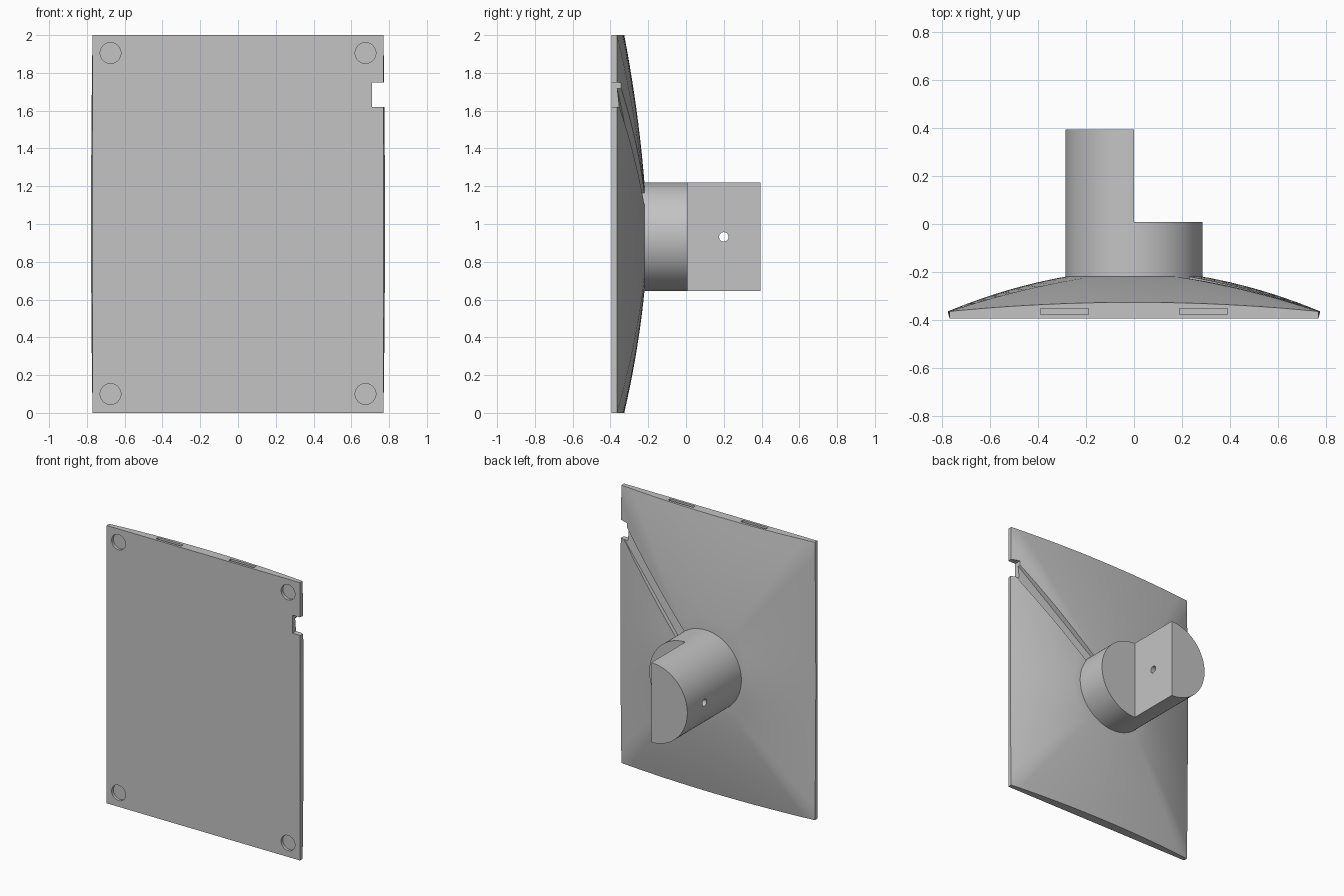
import bpy, bmesh, math
from mathutils import Matrix, Vector

cube = bpy.data.objects.get("Cube")
if cube:
    bpy.data.objects.remove(cube)

FRONT, BACK, HUB_Z, HUB_R = -0.395, 0.395, 0.932, 0.287

grey = bpy.data.materials.new("plain grey")
grey.use_nodes = True
grey.diffuse_color = (0.55, 0.55, 0.55, 1)
grey.node_tree.nodes["Principled BSDF"].inputs["Base Color"].default_value = (0.55, 0.55, 0.55, 1)


def make(name, bm):
    bmesh.ops.recalc_face_normals(bm, faces=bm.faces[:])
    mesh = bpy.data.meshes.new(name)
    bm.to_mesh(mesh)
    bm.free()
    mesh.materials.append(grey)
    obj = bpy.data.objects.new(name, mesh)
    bpy.context.collection.objects.link(obj)
    return obj


def box(name, lo, hi):
    bm = bmesh.new()
    lo, hi = Vector(lo), Vector(hi)
    bmesh.ops.create_cube(bm, size=1, matrix=Matrix.Translation((lo + hi) / 2)
                          @ Matrix.Diagonal((*(hi - lo), 1)))
    return make(name, bm)


def cylinder(name, center, radius, length, axis, sides=48):
    bm = bmesh.new()
    turn = Vector((0, 0, 1)).rotation_difference(Vector(axis)).to_matrix().to_4x4()
    bmesh.ops.create_cone(bm, cap_ends=True, segments=sides, radius1=radius, radius2=radius,
                          depth=length, matrix=Matrix.Translation(center) @ turn)
    return make(name, bm)


def activate(obj):
    bpy.ops.object.select_all(action='DESELECT')
    obj.select_set(True)
    bpy.context.view_layer.objects.active = obj


def cut(obj, cutter):
    cutter.hide_render = True
    mod = obj.modifiers.new("cut", 'BOOLEAN')
    mod.operation, mod.solver, mod.object = 'DIFFERENCE', 'EXACT', cutter
    activate(obj)
    bpy.ops.object.modifier_apply(modifier=mod.name)
    bpy.data.objects.remove(cutter)


def smooth(obj):
    activate(obj)
    bpy.ops.object.shade_smooth_by_angle(angle=math.radians(25))


# Rectangular outline in -1..1, walked once around
N, RINGS = 20, 10
steps = [-1 + 2 * i / N for i in range(N)]
outline = ([(1, s) for s in steps] + [(-s, 1) for s in steps]
           + [(-1, -s) for s in steps] + [(s, -1) for s in steps])

# Plate: flat front, domed back lofted from the outline to the hub circle
bm = bmesh.new()
front = [bm.verts.new((0.77 * u, FRONT, 1 + v)) for u, v in outline]
rings = [front]
for r in range(RINGS + 1):
    t = 1 - r / RINGS
    rise = 1 - t + 0.4 * t * (1 - t)
    ring = []
    for u, v in outline:
        edge = Vector((u * (0.77 + 0.008 * (1 - v * v)), -0.365 + 0.038 * (1 - u * u), 1 + v))
        a = math.atan2(edge.z - HUB_Z, edge.x)
        hub = Vector((HUB_R * math.cos(a), -0.22, HUB_Z + HUB_R * math.sin(a)))
        p = hub.lerp(edge, t)
        p.y = edge.y + (hub.y - edge.y) * rise
        ring.append(bm.verts.new(p))
    rings.append(ring)
count = len(outline)
for a, b in zip(rings, rings[1:]):
    for i in range(count):
        j = (i + 1) % count
        bm.faces.new((a[i], a[j], b[j], b[i]))
bm.faces.new(front)
bm.faces.new(rings[-1])
plate = make("domed_plate", bm)

# Round recesses at the front corners
for x in (-0.675, 0.675):
    for z in (0.1, 1.905):
        cut(plate, cylinder("recess_cutter", (x, FRONT - 0.03, z), 0.055, 0.1, (0, 1, 0), 32))

# Slots in the top edge
for x in (-0.29, 0.29):
    cut(plate, box("slot_cutter", (x - 0.1, -0.377, 1.94), (x + 0.1, -0.352, 2.1)))

# Cable notch in the side edge
cut(plate, box("notch_cutter", (0.71, -0.5, 1.62), (0.9, 0, 1.75)))

# Sloping cable groove from the notch to the hub
start, end, half = Vector((0.75, -0.366, 1.695)), Vector((0.17, -0.24, 1.1)), 0.045
side = Vector((end.z - start.z, 0, start.x - end.x)).normalized() * half
bm = bmesh.new()
lower, upper = [], []
for p, s in ((start, -1), (start, 1), (end, 1), (end, -1)):
    q = p + side * s
    lower.append(bm.verts.new(q))
    upper.append(bm.verts.new((q.x, 0, q.z)))
bm.faces.new(lower)
bm.faces.new(upper)
for i in range(4):
    j = (i + 1) % 4
    bm.faces.new((lower[i], lower[j], upper[j], upper[i]))
cut(plate, make("groove_cutter", bm))
smooth(plate)

# Hub: round post with one half cut short and a cross hole
hub = cylinder("stepped_hub", (0, (BACK - 0.3) / 2, HUB_Z), HUB_R, BACK + 0.3, (0, 1, 0), 96)
cut(hub, box("step_cutter", (0, 0.008, 0.4), (0.5, 0.6, 1.5)))
cut(hub, cylinder("hole_cutter", (-0.2, 0.2, HUB_Z), 0.025, 0.8, (1, 0, 0), 24))
smooth(hub)
